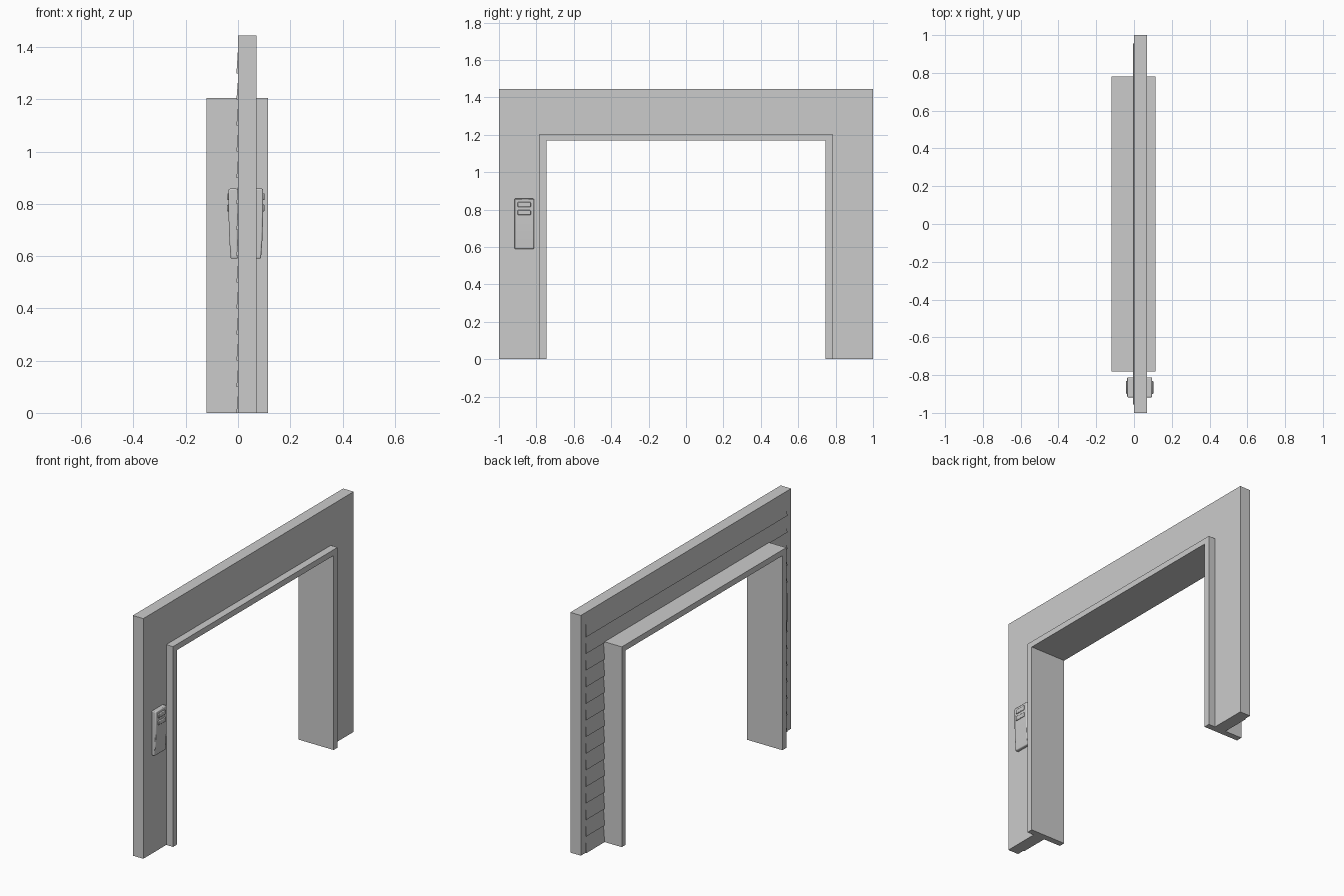
import bpy, bmesh

if "Cube" in bpy.data.objects:
    bpy.data.objects.remove(bpy.data.objects["Cube"])

def finish(name, bm):
    bmesh.ops.recalc_face_normals(bm, faces=bm.faces)
    me = bpy.data.meshes.new(name)
    bm.to_mesh(me)
    bm.free()
    ob = bpy.data.objects.new(name, me)
    bpy.context.collection.objects.link(ob)
    return ob

def prism(bm, a, b):
    """Solid between two matching outlines."""
    va = [bm.verts.new(p) for p in a]
    vb = [bm.verts.new(p) for p in b]
    bm.faces.new(va)
    bm.faces.new(vb[::-1])
    n = len(a)
    for i in range(n):
        j = (i + 1) % n
        bm.faces.new((va[i], vb[i], vb[j], va[j]))

def arch(name, x0, x1, yo, zo, yi, zi):
    """Upside-down U extruded along x."""
    prof = [(-yo, 0), (-yo, zo), (yo, zo), (yo, 0),
            (yi, 0), (yi, zi), (-yi, zi), (-yi, 0)]
    bm = bmesh.new()
    prism(bm, [(x0, y, z) for y, z in prof], [(x1, y, z) for y, z in prof])
    return finish(name, bm)

# wall and door lining
arch("wall", 0.0, 0.07, 1.0, 1.445, 0.78, 1.2)
arch("door_frame", -0.12, 0.115, 0.782, 1.205, 0.745, 1.17)

# overlapping siding boards on the outer face, tilted into the wall
bm = bmesh.new()
pitch = 0.1
for i in range(14):
    z0 = i * pitch
    z1 = z0 + pitch + (0.025 if i == 13 else 0)
    spans = [(-0.955, 0.955)] if i >= 12 else [(-0.955, -0.78), (0.78, 0.955)]
    for y0, y1 in spans:
        prof = [(0.01, z0), (-0.006, z0), (0.002, z1), (0.01, z1)]
        prism(bm, [(x, y0, z) for x, z in prof], [(x, y1, z) for x, z in prof])
finish("siding", bm)

# control panel on each side of the wall
CX, CY = 0.03, -0.865
for side, label in ((1, "inner"), (-1, "outer")):
    bm = bmesh.new()
    prof = [(0.03, 0.59), (0.058, 0.59), (0.063, 0.66), (0.066, 0.75),
            (0.066, 0.858), (0.03, 0.858)]
    prism(bm, [(CX + side * x, CY - 0.053, z) for x, z in prof],
          [(CX + side * x, CY + 0.053, z) for x, z in prof])
    panel = finish(label + "_control_panel", bm)
    # two buttons
    bm = bmesh.new()
    for zc in (0.827, 0.784):
        z0, z1 = zc - 0.013, zc + 0.013
        prism(bm, [(CX + side * x, CY - 0.035, z) for x, z in
                   ((0.05, z0), (0.072, z0), (0.072, z1), (0.05, z1))],
              [(CX + side * x, CY + 0.035, z) for x, z in
               ((0.05, z0), (0.072, z0), (0.072, z1), (0.05, z1))])
    buttons = finish(label + "_buttons", bm)
    for ob, w in ((panel, 0.005), (buttons, 0.004)):
        m = ob.modifiers.new("bevel", 'BEVEL')
        m.width = w
        m.segments = 2
        m.limit_method = 'ANGLE'
        bpy.ops.object.select_all(action='DESELECT')
        ob.select_set(True)
        bpy.context.view_layer.objects.active = ob
        bpy.ops.object.shade_smooth_by_angle()
